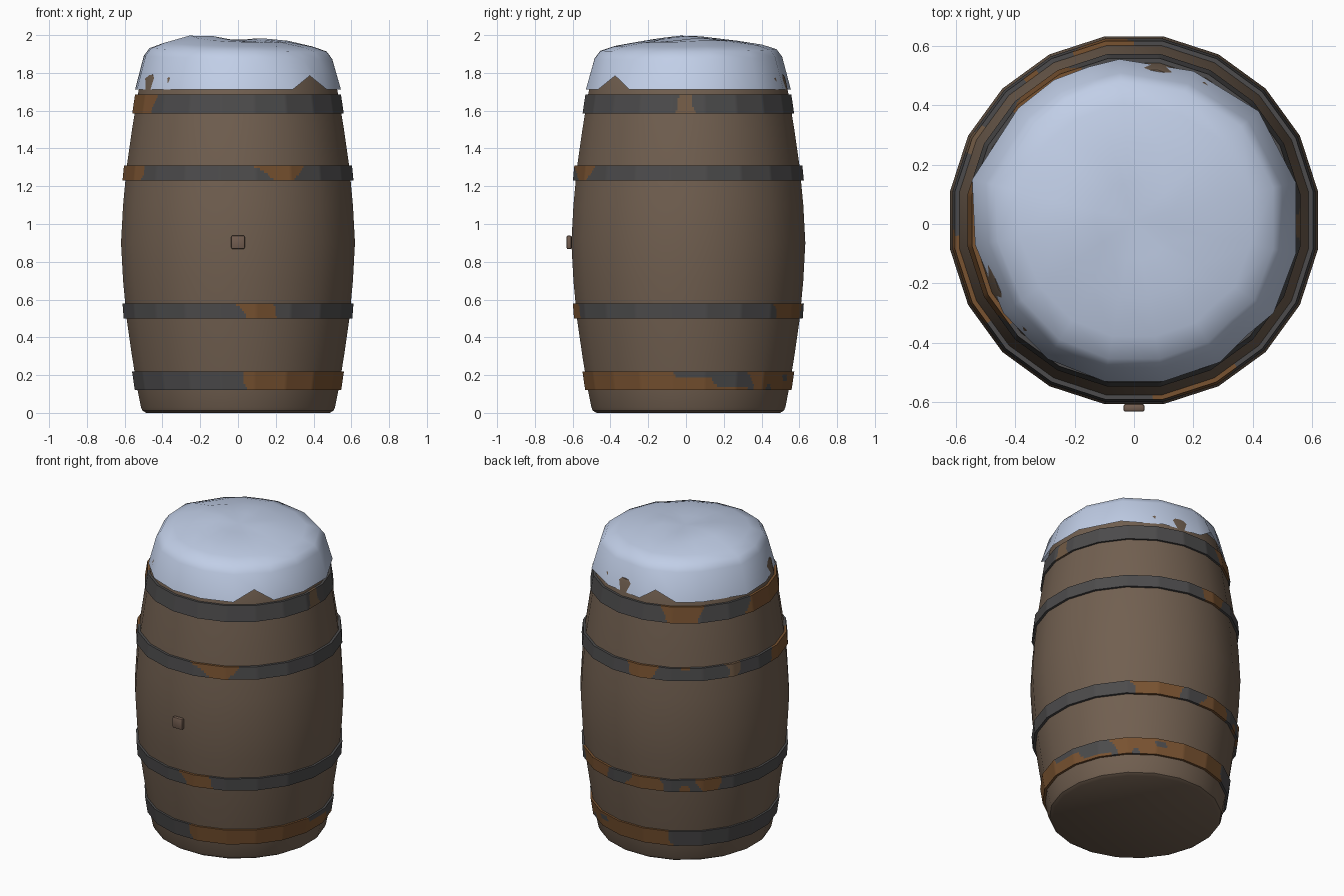
import bpy, bmesh, math
from mathutils import Vector

if "Cube" in bpy.data.objects:
    bpy.data.objects.remove(bpy.data.objects["Cube"])

CY = 0.0125          # barrel axis sits slightly behind the origin because of the plug
SIDES = 20


def material(name, rgb):
    m = bpy.data.materials.new(name)
    m.diffuse_color = (*rgb, 1)
    m.use_nodes = True
    m.node_tree.nodes["Principled BSDF"].inputs["Base Color"].default_value = m.diffuse_color
    return m


WOOD = material("barrel wood", (0.165, 0.115, 0.08))
IRON = material("dark iron", (0.073, 0.071, 0.072))
RUST = material("rust", (0.19, 0.085, 0.03))
TAN = material("pale rust", (0.17, 0.105, 0.06))
SNOW = material("snow", (0.56, 0.65, 0.84))
PLUG = material("plug wood", (0.17, 0.11, 0.08))


def finish(name, bm, mats, angle=35):
    bmesh.ops.recalc_face_normals(bm, faces=bm.faces)
    me = bpy.data.meshes.new(name)
    bm.to_mesh(me)
    bm.free()
    ob = bpy.data.objects.new(name, me)
    bpy.context.collection.objects.link(ob)
    for m in mats:
        me.materials.append(m)
    bpy.ops.object.select_all(action='DESELECT')
    ob.select_set(True)
    bpy.context.view_layer.objects.active = ob
    bpy.ops.object.shade_smooth_by_angle(angle=math.radians(angle))
    return ob


def bridge(bm, a, b):
    n = len(a)
    return [bm.faces.new((a[i], a[(i + 1) % n], b[(i + 1) % n], b[i])) for i in range(n)]


def poly_point(r, deg):
    """Point on a 20-sided outline with flats facing the axes."""
    step = 360 / SIDES
    off = (deg + step / 2) % step - step / 2
    rr = r * math.cos(math.radians(step / 2)) / math.cos(math.radians(off))
    a = math.radians(deg)
    return rr * math.cos(a), CY + rr * math.sin(a)


# Barrel body: half profile mirrored about mid height
half = [(0.492, 0.0), (0.512, 0.012), (0.520, 0.03), (0.540, 0.13), (0.568, 0.30),
        (0.597, 0.50), (0.616, 0.70)]
profile = half + [(0.627, 0.90)] + [(r, 1.80 - z) for r, z in reversed(half)]
bm = bmesh.new()
rings = []
for r, z in profile:
    rings.append([bm.verts.new((*poly_point(r, 9 + 18 * i), z)) for i in range(SIDES)])
for a, b in zip(rings, rings[1:]):
    bridge(bm, a, b)
bm.faces.new(rings[0])
bm.faces.new(rings[-1])
finish("barrel_body", bm, [WOOD])


# Iron hoops; patches are (start, end, start slant, end slant, z low, z high, material)
def hoop(name, z0, z1, r0, r1, patches):
    bm = bmesh.new()
    rows, n, inner = 6, 360, 0.045
    spec = [(r0 - inner, z0)]
    spec += [(r0 + (r1 - r0) * k / rows, z0 + (z1 - z0) * k / rows) for k in range(rows + 1)]
    spec += [(r1 - inner, z1)]
    rings = [[bm.verts.new((*poly_point(r, i), z)) for i in range(n)] for r, z in spec]
    for k, (a, b) in enumerate(zip(rings, rings[1:])):
        t = min(max((k - 0.5) / rows, 0), 1)
        for i, f in enumerate(bridge(bm, a, b)):
            ang = i + 0.5
            for lo, hi, s0, s1, t0, t1, mi in patches:
                a0 = lo + s0 * (t - 0.5) + 0.9 * math.sin(5 * t + lo)
                a1 = hi + s1 * (t - 0.5) + 0.9 * math.sin(4 * t + hi)
                u = (ang - a0) % 360
                if u < a1 - a0 and t0 <= t <= t1:
                    f.material_index = mi
    bridge(bm, rings[-1], rings[0])
    finish(name, bm, [IRON, RUST, TAN])


hoop("bottom_hoop", 0.12, 0.22, 0.553, 0.568, [
    (-86, -7, -2, -4, 0, 1, 1), (-8, 14, 0, -5, 0, 0.68, 1), (14, 36, 0, 0, 0, 0.12, 1),
    (37, 116, -6, -4, 0, 1, 1), (49, 53, 0, 0, 0, 0.25, 0), (62, 70, 0, 0, 0.5, 0.85, 0)])
hoop("lower_hoop", 0.50, 0.58, 0.613, 0.619, [
    (-88, -71, -4, -4, 0, 1, 1), (49, 77, -4, 5, 0, 1, 1), (92, 112, 4, -3, 0, 1, 1),
    (123, 128, 0, 0, 0, 0.5, 1), (133, 145, -3, 4, 0, 1, 1)])
hoop("upper_hoop", 1.23, 1.31, 0.619, 0.611, [
    (-77, -58, -13, 5, 0, 1, 1), (92, 108, -4, 6, 0, 1, 1), (122, 128, 0, 0, 0.8, 1, 1),
    (150, 157, -2, 3, 0, 1, 2), (183, 214, 4, 3, 0, 1, 1)])
hoop("top_hoop", 1.585, 1.685, 0.567, 0.552, [
    (-6, 3, 4, -3, 0, 1, 2), (112, 135, -5, 5, 0, 1, 1), (168, 217, 4, 4, 0, 1, 1)])

# Snow cap: uneven outline with two notches lifted off the rim (x, y, edge height)
E = 1.712
outline = [(0.545, 0.14, E), (0.545, -0.10, E), (0.47, -0.30, E), (0.38, -0.375, 1.785),
           (0.29, -0.465, E), (0.10, -0.53, E), (-0.10, -0.53, E), (-0.29, -0.455, E),
           (-0.44, -0.30, E), (-0.535, -0.07, E), (-0.545, 0.15, E), (-0.39, 0.39, E),
           (-0.27, 0.485, E), (-0.15, 0.53, 1.78), (-0.05, 0.555, E), (0.20, 0.515, E),
           (0.42, 0.38, E)]


def snow_z(x, y, base):
    """Gentle drifts over the top of the cap."""
    z = base + 0.030 * math.exp(-((x + 0.21) ** 2 + y ** 2) / 0.03)
    z += 0.018 * math.exp(-((x - 0.15) ** 2 + (y - 0.08) ** 2) / 0.015)
    z += 0.010 * y - 0.016 * x
    return min(z, 2.0)


bm = bmesh.new()
rings = [[bm.verts.new(p) for p in outline]]
for s, base in [(0.915, 1.88), (0.86, 1.92), (0.72, 1.945), (0.48, 1.966), (0.24, 1.968)]:
    ring = []
    for x, y, _ in outline:
        px, py = x * s, CY + (y - CY) * s
        ring.append(bm.verts.new((px, py, snow_z(px, py, base))))
    rings.append(ring)
for a, b in zip(rings, rings[1:]):
    bridge(bm, a, b)
tip = bm.verts.new((0, CY, 1.97))
last = rings[-1]
for i in range(len(last)):
    bm.faces.new((last[i], last[(i + 1) % len(last)], tip))
snow = finish("snow_cap", bm, [SNOW], 60)

# Small square plug on the front
bm = bmesh.new()
bmesh.ops.create_cube(bm, size=1)
bmesh.ops.scale(bm, vec=Vector((0.072, 0.026, 0.072)), verts=bm.verts)
bmesh.ops.bevel(bm, geom=bm.edges[:], offset=0.008, segments=2, affect='EDGES', profile=0.5)
bmesh.ops.translate(bm, vec=Vector((0, -0.619, 0.903)), verts=bm.verts)
finish("front_plug", bm, [PLUG], 40)
